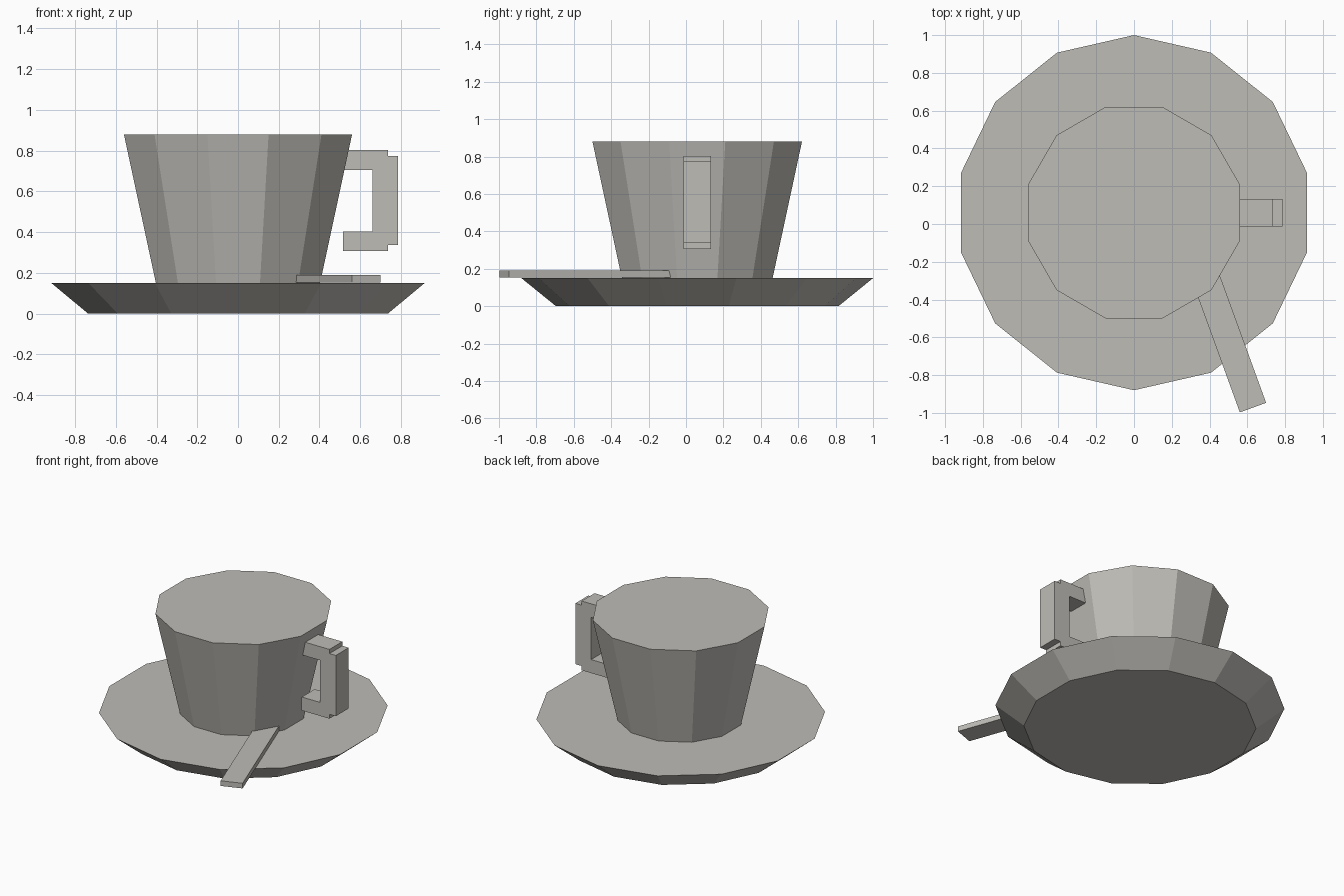
import bpy
import bmesh
from math import cos, pi, radians
from mathutils import Matrix, Vector

cube = bpy.data.objects.get("Cube")
if cube:
    bpy.data.objects.remove(cube, do_unlink=True)

# Single warm grey
grey = bpy.data.materials.new("warm grey")
grey.use_nodes = True
colour = (0.52, 0.505, 0.47, 1)
grey.diffuse_color = colour
grey.node_tree.nodes["Principled BSDF"].inputs["Base Color"].default_value = colour

CENTRE_Y = 0.06


def finish(name, bm):
    bmesh.ops.recalc_face_normals(bm, faces=bm.faces)
    mesh = bpy.data.meshes.new(name)
    bm.to_mesh(mesh)
    bm.free()
    mesh.materials.append(grey)
    obj = bpy.data.objects.new(name, mesh)
    bpy.context.collection.objects.link(obj)
    return obj


def frustum(name, sides, r_low, r_high, z_low, z_high, turn):
    """Closed tapered prism; turn is the angle of its first corner."""
    bm = bmesh.new()
    place = (Matrix.Translation((0, CENTRE_Y, (z_low + z_high) / 2))
             @ Matrix.Rotation(turn, 4, "Z"))
    # Start from a corner on the +x axis whatever the primitive's own phase
    bmesh.ops.create_cone(bm, cap_ends=True, segments=sides, radius1=r_low,
                          radius2=r_high, depth=z_high - z_low)
    first = bm.verts[:][0].co
    phase = Vector((1, 0)).angle_signed(first.xy)
    bmesh.ops.transform(bm, verts=bm.verts,
                        matrix=place @ Matrix.Rotation(phase, 4, "Z"))
    return finish(name, bm)


def box(name, low, high, matrix=Matrix()):
    low, high = Vector(low), Vector(high)
    bm = bmesh.new()
    bmesh.ops.create_cube(bm, size=1)
    for v in bm.verts:
        v.co = matrix @ ((low + high) / 2 + v.co * (high - low))
    return finish(name, bm)


# Saucer and cup
frustum("saucer", 14, 0.755, 0.94, 0, 0.15, pi / 2)
frustum("cup", 12, 0.403 / cos(pi / 12), 0.56 / cos(pi / 12), 0.15, 0.88, pi / 12)

# Handle: two arms and a grip
y0, y1 = CENTRE_Y - 0.073, CENTRE_Y + 0.073
box("handle_upper_arm", (0.515, y0, 0.705), (0.735, y1, 0.803))
box("handle_lower_arm", (0.515, y0, 0.306), (0.735, y1, 0.403))
box("handle_grip", (0.66, y0, 0.337), (0.785, y1, 0.773))

# Spoon lying on the saucer, its inner end tucked into the cup
spoon_place = Matrix.Translation((0.63, -0.972, 0)) @ Matrix.Rotation(radians(20), 4, "Z")
box("spoon", (-0.074, 0, 0.153), (0.074, 1.05, 0.19), spoon_place)
